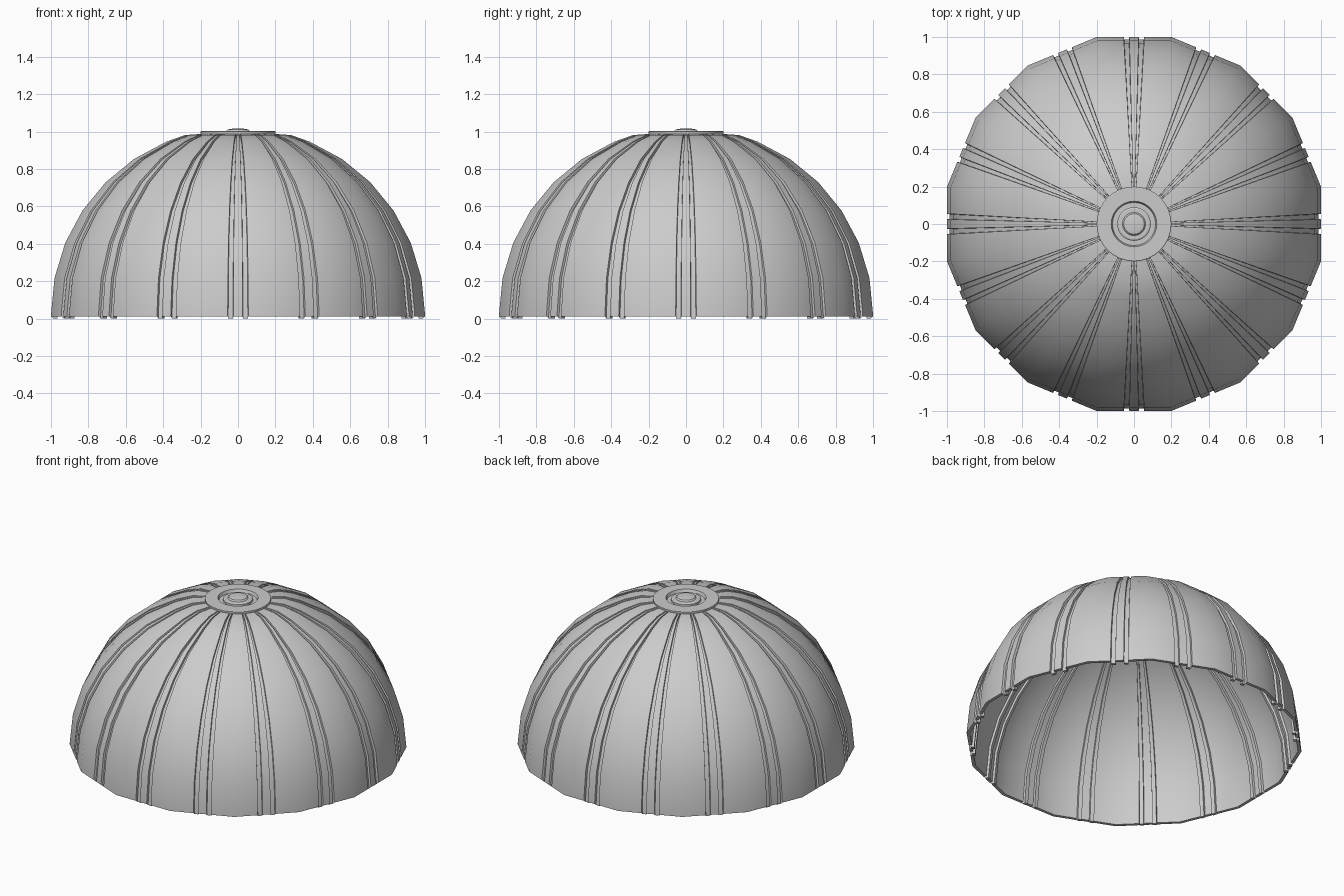
import bpy
import bmesh
from math import sin, cos, pi, radians

old = bpy.data.objects.get("Cube")
if old:
    bpy.data.objects.remove(old, do_unlink=True)

GORES = 16
BASE = 0.022       # height of the sphere centre
THICK = 0.02       # shell thickness
DEPTH = 0.014      # groove depth

grey = bpy.data.materials.new("light grey")
grey.use_nodes = True
colour = (0.6, 0.6, 0.6, 1)
grey.diffuse_color = colour
grey.node_tree.nodes["Principled BSDF"].inputs["Base Color"].default_value = colour


def loft(name, rings, caps=False, angle=30):
    """Join closed rings of points with quads."""
    bm = bmesh.new()
    loops = [[bm.verts.new(p) for p in ring] for ring in rings]
    for a, b in zip(loops, loops[1:]):
        n = len(a)
        for i in range(n):
            j = (i + 1) % n
            bm.faces.new((a[i], a[j], b[j], b[i]))
    if caps:
        bm.faces.new(loops[0])
        bm.faces.new(loops[-1])
    bmesh.ops.recalc_face_normals(bm, faces=bm.faces)
    mesh = bpy.data.meshes.new(name)
    bm.to_mesh(mesh)
    bm.free()
    mesh.materials.append(grey)
    obj = bpy.data.objects.new(name, mesh)
    bpy.context.collection.objects.link(obj)
    bpy.ops.object.select_all(action="DESELECT")
    obj.select_set(True)
    bpy.context.view_layer.objects.active = obj
    bpy.ops.object.shade_smooth_by_angle(angle=radians(angle))
    return obj


# Cross-section of one gore: seam corner, then a rib between two grooves
half = [(0.055, 0), (0.053, 1), (0.027, 1), (0.025, 0)]
gore = [(-pi / GORES, 0)] + [(-a, g) for a, g in half] + [(a, g) for a, g in reversed(half)]
columns = [(k * 2 * pi / GORES, a, g) for k in range(GORES) for a, g in gore]


def dome_ring(radius, height, inset, flat=False):
    ring = []
    for turn, a, g in columns:
        s = 1 - inset - DEPTH * g
        r = radius * s / cos(a)
        z = height - 0.012 * g if flat else BASE + height * s
        ring.append((r * cos(turn + a), r * sin(turn + a), z))
    return ring


# Ribbed dome shell, outside and inside
arc = [(cos(radians(t)), sin(radians(t)))
       for t in [i * 11.25 for i in range(7)] + [73.5]]
arc.append((0.17, 0.967))
outer = [dome_ring(r, h, 0) for r, h in arc]
inner = [dome_ring(r, h, THICK) for r, h in reversed(arc)]
rim = [dome_ring(1, 0.012, THICK, True), dome_ring(1, 0.012, 0, True)]
loft("dome_shell", inner + rim + outer)


def turned(name, profile, sides=32):
    return loft(name, [[(r * cos(2 * pi * i / sides), r * sin(2 * pi * i / sides), z)
                        for i in range(sides)] for r, z in profile], True)


# Crown plate with a sunken ring, and the button in its middle
turned("crown_plate", [(0.19, 0.965), (0.2, 0.985), (0.2, 1.0), (0.195, 1.003),
                       (0.122, 1.003), (0.115, 0.985), (0.05, 0.985)])
turned("crown_button", [(0.09, 0.98), (0.09, 0.998), (0.082, 1.003),
                        (0.062, 1.003), (0.055, 1.011), (0.03, 1.015)])
